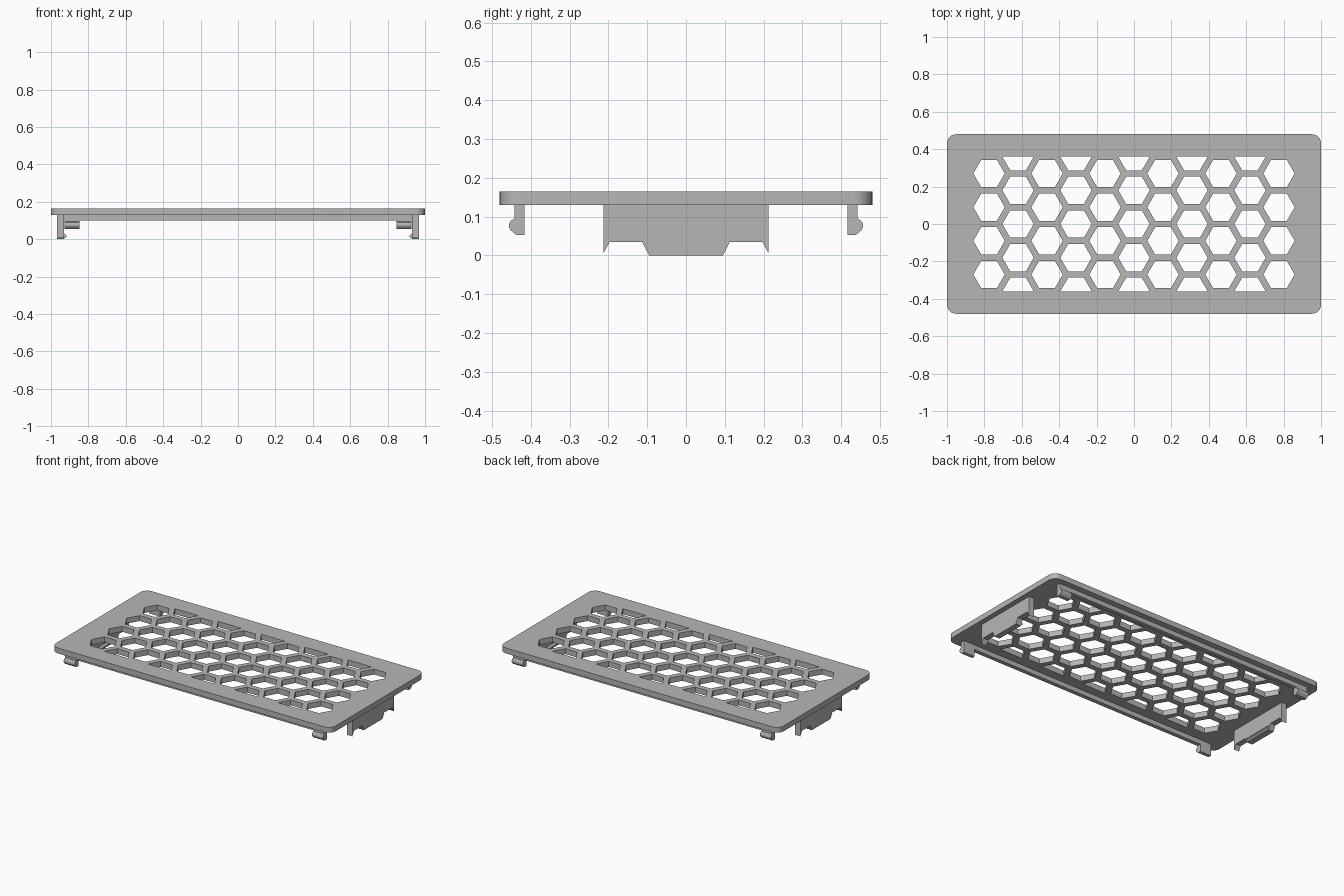
import bpy, bmesh, math
from mathutils import Vector

old = bpy.data.objects.get("Cube")
if old:
    bpy.data.objects.remove(old, do_unlink=True)

grey = bpy.data.materials.new("plain grey")
grey.use_nodes = True
COLOR = (0.47, 0.47, 0.47, 1)
grey.diffuse_color = COLOR
grey.node_tree.nodes["Principled BSDF"].inputs["Base Color"].default_value = COLOR

TOP, UNDER = 0.165, 0.13


def prism(name, loops, start, end, place):
    """Fill outline loops (later loops are holes) and extrude from start to end."""
    bm = bmesh.new()
    for loop in loops:
        verts = [bm.verts.new((u, v, start)) for u, v in loop]
        for a, b in zip(verts, verts[1:] + verts[:1]):
            bm.edges.new((a, b))
    bmesh.ops.triangle_fill(bm, edges=bm.edges[:], use_beauty=True, normal=(0, 0, 1))
    out = bmesh.ops.extrude_face_region(bm, geom=bm.faces[:], use_keep_orig=True)
    moved = [g for g in out["geom"] if isinstance(g, bmesh.types.BMVert)]
    bmesh.ops.translate(bm, verts=moved, vec=(0, 0, end - start))
    for v in bm.verts:
        v.co = Vector(place(*v.co))
    bmesh.ops.recalc_face_normals(bm, faces=bm.faces[:])
    mesh = bpy.data.meshes.new(name)
    bm.to_mesh(mesh)
    bm.free()
    mesh.materials.append(grey)
    obj = bpy.data.objects.new(name, mesh)
    bpy.context.collection.objects.link(obj)
    bpy.ops.object.select_all(action="DESELECT")
    obj.select_set(True)
    bpy.context.view_layer.objects.active = obj
    bpy.ops.object.shade_smooth_by_angle(angle=math.radians(30))
    return obj


def rounded_rect(hx, hy, r, steps=8):
    pts = []
    for q, (sx, sy) in enumerate([(1, 1), (-1, 1), (-1, -1), (1, -1)]):
        for i in range(steps + 1):
            a = math.pi / 2 * (q + i / steps)
            pts.append((sx * (hx - r) + r * math.cos(a), sy * (hy - r) + r * math.sin(a)))
    return pts


def hexagon(cx, cy, r, first=0, last=5):
    return [(cx + r * math.cos(k * math.pi / 3), cy + r * math.sin(k * math.pi / 3))
            for k in range(first, last + 1)]


# Grille plate: staggered hexagons, with half hexagons along the long edges
STEP_X, STEP_Y, RADIUS = 0.155, 0.18, 0.084
loops = [rounded_rect(1, 0.48, 0.05)]
for col in range(-5, 6):
    x = col * STEP_X
    if col % 2:
        loops += [hexagon(x, (row - 1.5) * STEP_Y, RADIUS) for row in range(4)]
    else:
        loops += [hexagon(x, row * STEP_Y, RADIUS) for row in (-1, 0, 1)]
        loops.append(hexagon(x, -2 * STEP_Y, RADIUS, 0, 3))
        loops.append(hexagon(x, 2 * STEP_Y, RADIUS, 3, 6))
prism("grille_plate", loops, UNDER, TOP, lambda u, v, w: (u, v, w))

# Long rails with a rounded snap clip at each end
rail = [(0.416, 0.1), (0.442, 0.1), (0.442, UNDER), (0.416, UNDER)]
clip = [(0.416, UNDER), (0.442, UNDER), (0.442, 0.095), (0.451, 0.09), (0.456, 0.081),
        (0.456, 0.072), (0.452, 0.065), (0.438, 0.053), (0.416, 0.053)]
for side, s in (("back", 1), ("front", -1)):
    place = lambda u, v, w, s=s: (w, s * u, v)
    prism(side + "_rail", [rail], -0.848, 0.848, place)
    prism(side + "_left_clip", [clip], 0.848, 0.927, place)
    prism(side + "_right_clip", [clip], -0.927, -0.848, place)

# End panels with a central tab, notches and pointed corners
half = [(0.213, UNDER), (0.213, 0.005), (0.197, 0.035), (0.113, 0.035), (0.095, 0)]
panel = half + [(-y, z) for y, z in reversed(half)]
# Small ridge on the inner side of the tab
ridge = [(0.93, 0.03), (0.918, 0.018), (0.918, 0.012), (0.93, 0.002)]
for side, s in (("left", 1), ("right", -1)):
    prism(side + "_end_panel", [panel], 0.93, 0.967, lambda u, v, w, s=s: (s * w, u, v))
    prism(side + "_tab_ridge", [ridge], -0.095, 0.095, lambda u, v, w, s=s: (s * u, w, v))
